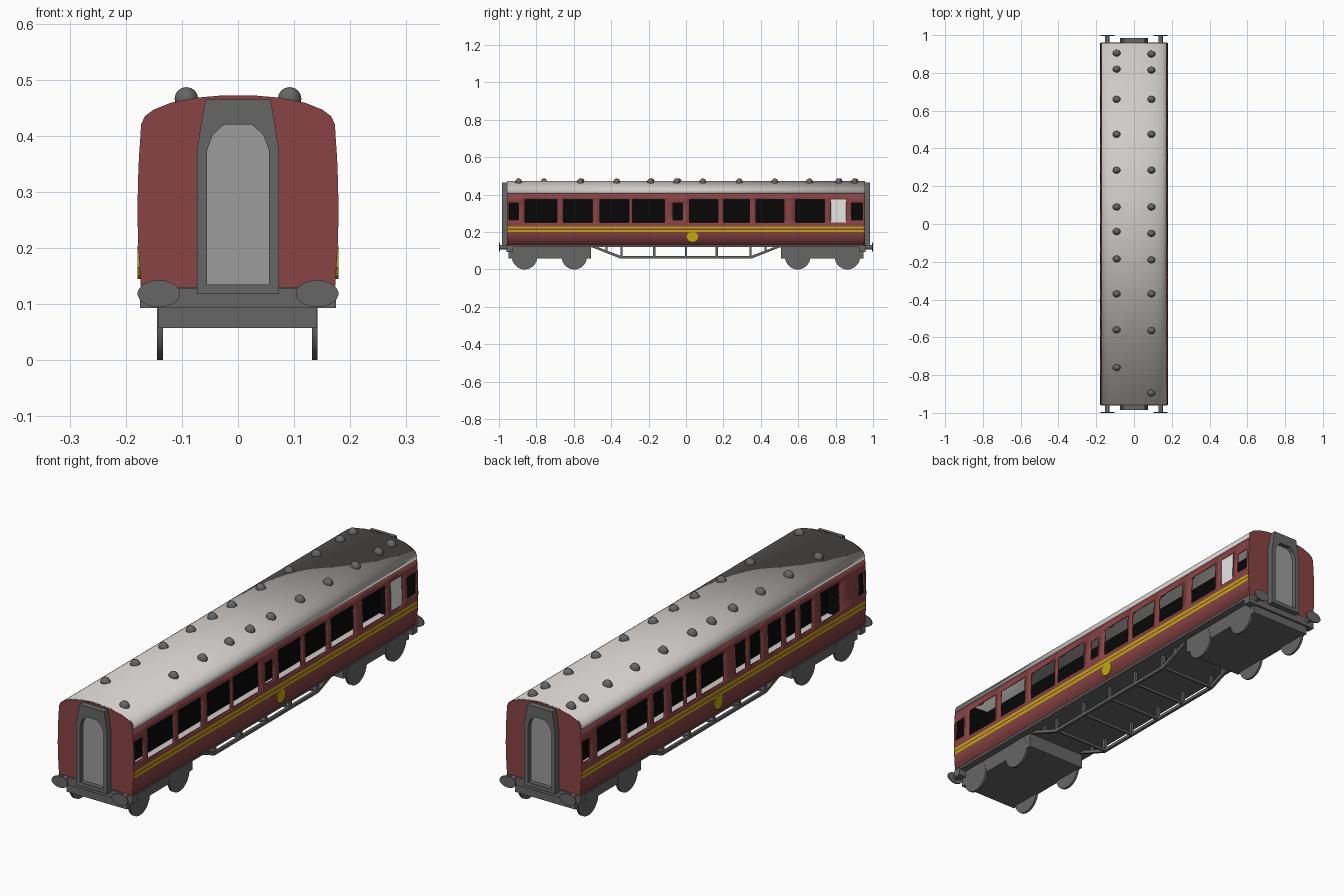
import bpy, bmesh, math

if "Cube" in bpy.data.objects:
    bpy.data.objects.remove(bpy.data.objects["Cube"])


def material(name, r, g, b):
    """Material from display values, stored as linear."""
    m = bpy.data.materials.new(name)
    m.diffuse_color = [*((c / 12.92 if c < .04 else ((c + .055) / 1.055) ** 2.4) for c in (r, g, b)), 1]
    m.use_nodes = True
    m.node_tree.nodes["Principled BSDF"].inputs["Base Color"].default_value = m.diffuse_color
    return m


RED = material("maroon", .54, .265, .27)
YELLOW = material("yellow", .76, .66, .06)
ROOF = material("pale_grey", .81, .795, .785)
DARK = material("dark_grey", .40, .40, .40)
MID = material("mid_grey", .61, .61, .61)
BLACK = material("black", .03, .03, .03)
WHITE = material("white", .90, .90, .89)


def finish(name, bm, *mats, smooth=None, closed=True):
    if closed:
        bmesh.ops.recalc_face_normals(bm, faces=bm.faces)
    me = bpy.data.meshes.new(name)
    bm.to_mesh(me)
    bm.free()
    for m in mats:
        me.materials.append(m)
    ob = bpy.data.objects.new(name, me)
    bpy.context.collection.objects.link(ob)
    if smooth:
        bpy.context.view_layer.objects.active = ob
        bpy.ops.object.select_all(action='DESELECT')
        ob.select_set(True)
        bpy.ops.object.shade_smooth_by_angle(angle=math.radians(smooth))
    return ob


def prism(name, pts, axis, a, b, mat, smooth=None):
    """Extrude a 2D outline along x (points are y,z) or y (points are x,z)."""
    bm = bmesh.new()
    put = (lambda p, d: (d, *p)) if axis == 'X' else (lambda p, d: (p[0], d, p[1]))
    lo, hi = ([bm.verts.new(put(p, d)) for p in pts] for d in (a, b))
    bm.faces.new(lo)
    bm.faces.new(hi)
    for i in range(len(pts)):
        bm.faces.new((lo[i - 1], lo[i], hi[i], hi[i - 1]))
    return finish(name, bm, mat, smooth=smooth)


def box(name, x0, x1, y0, y1, z0, z1, mat):
    return prism(name, [(x0, z0), (x1, z0), (x1, z1), (x0, z1)], 'Y', y0, y1, mat)


def ellipse(cx, cz, rx, rz, n):
    return [(cx + rx * math.cos(math.tau * (i + .5) / n), cz + rz * math.sin(math.tau * (i + .5) / n))
            for i in range(n)]


def thicken(ob, t):
    mod = ob.modifiers.new("thickness", 'SOLIDIFY')
    mod.thickness, mod.offset = t, -1


END = .957
TALL, SHORT = (.25, .375), (.265, .355)
LEVELS = [.13, .2, .212, .218, .23, .25, .265, .31, .355, .375, .405]


def wall_x(z):
    return .179 - .3 * (z - .27) ** 2


# Window openings along each side (start y, end y, height range)
right_windows = [(-.955, -.895, SHORT), (-.86, -.69, TALL), (-.655, -.50, TALL), (-.46, -.305, TALL),
                 (-.285, -.115, TALL), (-.07, -.02, SHORT), (.02, .17, TALL), (.2, .34, TALL),
                 (.375, .525, TALL), (.585, .74, TALL), (.775, .855, TALL), (.885, .945, SHORT)]
left_windows = [(.90, .95, SHORT), (.69, .85, TALL), (.51, .65, TALL), (.40, .47, TALL), (.27, .35, TALL),
                (.18, .25, TALL), (0, .15, TALL), (-.15, -.08, TALL), (-.25, -.18, TALL),
                (-.39, -.30, TALL), (-.485, -.42, TALL), (-.595, -.52, TALL), (-.78, -.655, TALL),
                (-.95, -.91, SHORT)]

# Side walls: grid with window cells left open and two stripe rows
for side, s, windows in (("right", 1, right_windows), ("left", -1, left_windows)):
    bm = bmesh.new()
    ys = sorted({-END, END, *(w[0] for w in windows), *(w[1] for w in windows)})
    grid = [[bm.verts.new((s * wall_x(z), y, z)) for z in LEVELS] for y in ys]
    for i in range(len(ys) - 1):
        for j in range(len(LEVELS) - 1):
            y, z = (ys[i] + ys[i + 1]) / 2, (LEVELS[j] + LEVELS[j + 1]) / 2
            if any(a < y < b and h[0] < z < h[1] for a, b, h in windows):
                continue
            quad = [grid[i][j], grid[i + 1][j], grid[i + 1][j + 1], grid[i][j + 1]]
            f = bm.faces.new(quad[::s])
            f.material_index = int(j in (1, 3))
    thicken(finish(side + "_wall", bm, RED, YELLOW, smooth=30, closed=False), .005)
    # Round crest plate
    prism(side + "_crest", ellipse(.035, .175, .03, .03, 10), 'X', s * .172, s * .1795, YELLOW)

# Frosted window pane
box("frosted_pane", .168, .172, .77, .86, .245, .38, WHITE)

# Roof shell
half = [(.1735, .405), (.173, .42), (.166, .435), (.15, .447), (.12, .459), (.075, .468), (.03, .472)]
arch = half + [(-x, z) for x, z in reversed(half)]
bm = bmesh.new()
rows = [[bm.verts.new((x, y, z)) for x, z in arch] for y in (-END, END)]
for i in range(len(arch) - 1):
    bm.faces.new((rows[0][i], rows[1][i], rows[1][i + 1], rows[0][i + 1]))
thicken(finish("roof", bm, ROOF, smooth=30, closed=False), .005)

# Roof vents
rights = [.9, .815, .66, .475, .285, .09, -.05, -.19, -.37, -.565, -.895]
lefts = [.905, .82, .66, .475, .285, .09, -.04, -.185, -.37, -.56, -.76]
for x, spots in ((.092, rights), (-.092, lefts)):
    for y in spots:
        bm = bmesh.new()
        bmesh.ops.create_uvsphere(bm, u_segments=12, v_segments=8, radius=.021)
        bmesh.ops.scale(bm, vec=(1, .86, 1), verts=bm.verts)
        bmesh.ops.translate(bm, vec=(x, y, .466), verts=bm.verts)
        finish("roof_vent", bm, DARK, smooth=40)

# Interior: floor and central partition
box("cabin_floor", -.168, .168, -.945, .945, .13, .135, ROOF)
box("cabin_partition", -.005, .005, -.945, .945, .134, .466, BLACK)

# Underframe slab
box("underframe", -.172, .172, -.95, .95, .12, .131, DARK)

section = [(wall_x(z), z) for z in LEVELS[:-1]]
section = section + arch + [(-x, z) for x, z in reversed(section)]
door = [(-.055, .135), (-.055, .375), (-.045, .402), (-.025, .42)]
hood = [(-.073, .118), (-.073, .375), (-.066, .42), (-.058, .465)]
door, hood = (p + [(-x, z) for x, z in reversed(p)] for p in (door, hood))

# Both coach ends
for end, s in (("front", -1), ("back", 1)):
    prism(end + "_end_wall", section, 'Y', s * (END - .008), s * (END + .001), RED)
    inner = [(x * .96, .13 + (z - .13) * .97) for x, z in section]
    prism(end + "_end_lining", inner, 'Y', s * (END - .013), s * (END - .0085), BLACK)
    prism(end + "_door", door, 'Y', s * END, s * .965, MID)

    # Gangway hood: ring between outer and inner outline
    bm = bmesh.new()
    loops = [[bm.verts.new((x, s * y, z)) for x, z in p]
             for p, y in ((hood, .956), (hood, .985), (door, .985), (door, .956))]
    for k in range(4):
        a, b = loops[k - 1], loops[k]
        for i in range(8):
            bm.faces.new((a[i - 1], a[i], b[i], b[i - 1]))
    finish(end + "_gangway", bm, DARK)

    # Buffer beam and oval buffers
    box(end + "_buffer_beam", -.175, .175, s * .925, s * .96, .093, .128, DARK)
    for x in (-.141, .141):
        prism(end + "_buffer_stem", ellipse(x, .119, .013, .012, 12), 'Y', s * .95, s * .997, DARK, 40)
        prism(end + "_buffer_head", ellipse(x, .119, .038, .024, 24), 'Y', s * .994, s, DARK, 40)

    # Bogie and wheels
    box(end + "_bogie", -.143, .141, s * .95, s * .508, .058, .125, DARK)
    for y in (.597, .863):
        for x in (-.143, .133):
            prism(end + "_wheel", ellipse(s * y, .068, .068, .068, 24), 'X', x - .001, x + .009, DARK, 40)

# Truss rods, posts and cross bars under the floor
truss = [(-.52, .125), (-.35, .058), (.35, .058), (.52, .125),
         (.485, .125), (.345, .071), (-.345, .071), (-.485, .125)]
posts = (-.425, -.345, -.17, 0, .165, .345, .425)
for x in (-.13, .13):
    prism("truss_rod", truss, 'X', x - .006, x + .006, DARK)
    for y in posts:
        box("truss_post", x - .006, x + .006, y - .006, y + .006, .09 if abs(y) > .4 else .06, .125, DARK)
for y in posts[1:-1]:
    box("cross_bar", -.13, .13, y - .005, y + .005, .06, .07, DARK)
